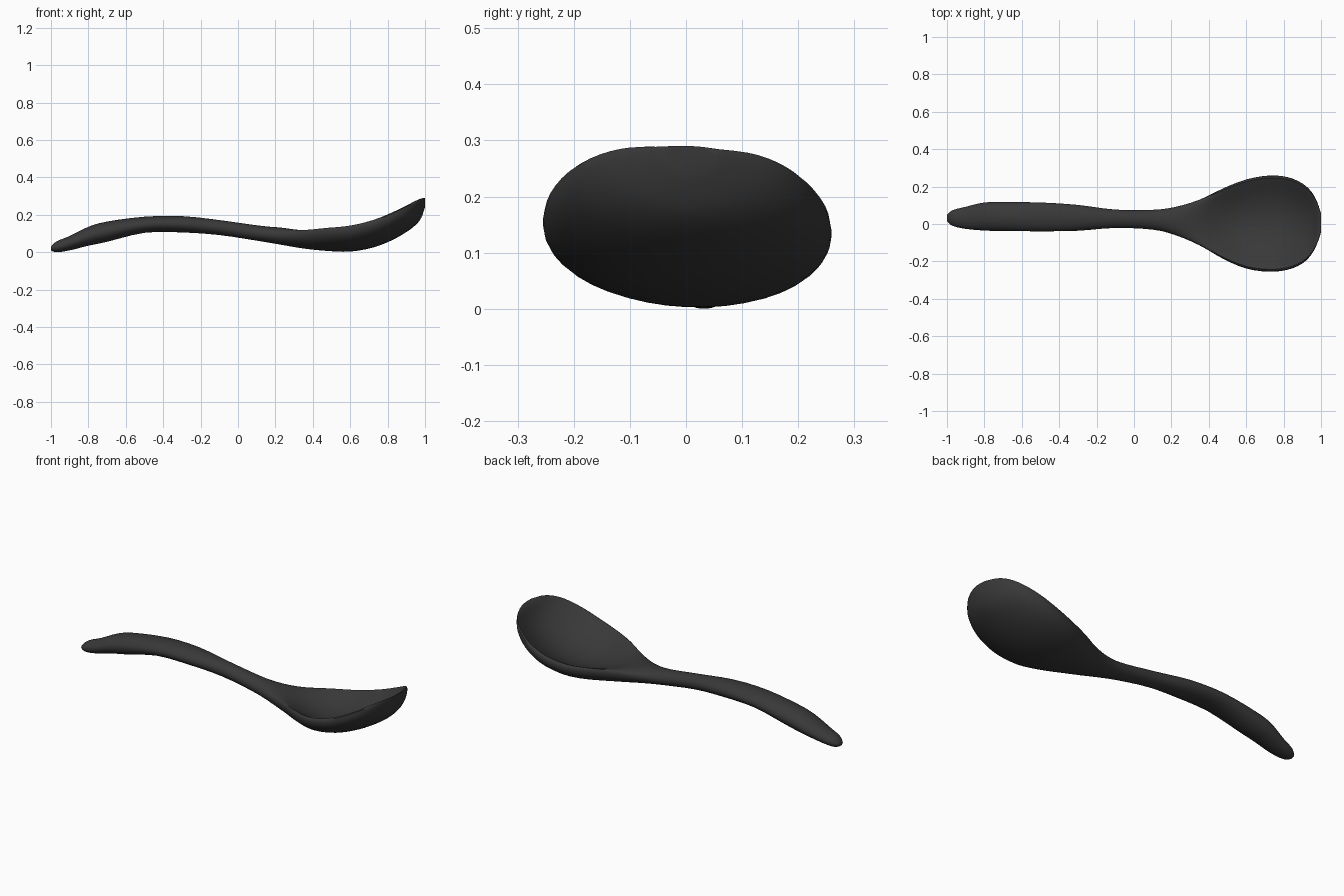
import bpy, bmesh, math

if "Cube" in bpy.data.objects:
    bpy.data.objects.remove(bpy.data.objects["Cube"])

# Stations along the spoon: x, centre y, half width, underside z, top z, dish depth
STATIONS = [
    (-1.00, .032, .018, .010, .030, 0),
    (-.97, .032, .042, .000, .058, 0),
    (-.90, .033, .059, .010, .087, 0),
    (-.80, .040, .075, .035, .136, 0),
    (-.70, .040, .077, .056, .164, 0),
    (-.50, .038, .077, .104, .190, 0),
    (-.30, .033, .069, .106, .193, 0),
    (-.10, .028, .049, .092, .172, 0),
    (.10, .023, .053, .062, .144, 0),
    (.22, .016, .075, .042, .133, .000),
    (.35, .008, .122, .020, .132, .020),
    (.48, .002, .190, .007, .136, .065),
    (.60, .000, .238, .004, .147, .092),
    (.72, .002, .257, .025, .176, .103),
    (.82, .003, .248, .063, .216, .105),
    (.90, .003, .214, .108, .256, .092),
    (.95, .005, .166, .146, .282, .065),
    (.98, .006, .110, .184, .294, .025),
    (1.00, .006, .050, .242, .290, .000),
]
STEPS, HALF = 3, 20


def spline(i, t):
    """Catmull-Rom blend of all station values."""
    n = len(STATIONS) - 1
    rows = [STATIONS[min(max(i + k, 0), n)] for k in (-1, 0, 1, 2)]
    return [.5 * (2 * b + (c - a) * t + (2 * a - 5 * b + 4 * c - d) * t ** 2
                  + (3 * b - a - 3 * c + d) * t ** 3) for a, b, c, d in zip(*rows)]


def section(x, yc, w, bottom, top, dish):
    """Oval on the handle, blending to a hollow dish with a thick rim."""
    k = min(max((x - .1) / .4, 0), 1)
    k = k * k * (3 - 2 * k)
    mid = bottom + (top - bottom) * (.5 + .25 * k)
    points = []
    for j in range(2 * HALF):
        a = math.pi * j / HALF
        u, s = math.cos(a), math.sin(a)
        if j <= HALF:
            z = mid + (top - mid) * max(s, 0) ** (1 - .55 * k)
            z -= max(dish, 0) * max(0, 1 - (u / .95) ** 2)
        else:
            z = mid + (mid - bottom) * s
        points.append((x, yc + w * u, z - .045 * k * w * u))
    return points


# Spoon: handle and bowl lofted in one skin
samples = [spline(i, s / STEPS) for i in range(len(STATIONS) - 1) for s in range(STEPS)]
samples.append(list(STATIONS[-1]))
bm = bmesh.new()
rings = [[bm.verts.new(p) for p in section(*row)] for row in samples]
for r0, r1 in zip(rings, rings[1:]):
    for j in range(2 * HALF):
        n = (j + 1) % (2 * HALF)
        bm.faces.new((r0[j], r0[n], r1[n], r1[j]))
bm.faces.new(rings[0])
bm.faces.new(rings[-1])
bmesh.ops.recalc_face_normals(bm, faces=bm.faces)
low = min(v.co.z for v in bm.verts)
bmesh.ops.translate(bm, verts=bm.verts, vec=(0, 0, -low))
mesh = bpy.data.meshes.new("spoon")
bm.to_mesh(mesh)
bm.free()
spoon = bpy.data.objects.new("spoon", mesh)
bpy.context.collection.objects.link(spoon)

# Dark plastic
mat = bpy.data.materials.new("dark_plastic")
mat.diffuse_color = (.04, .04, .04, 1)
mat.use_nodes = True
mat.node_tree.nodes["Principled BSDF"].inputs["Base Color"].default_value = mat.diffuse_color
mesh.materials.append(mat)
bpy.context.view_layer.objects.active = spoon
spoon.select_set(True)
bpy.ops.object.shade_smooth_by_angle(angle=math.radians(50))
